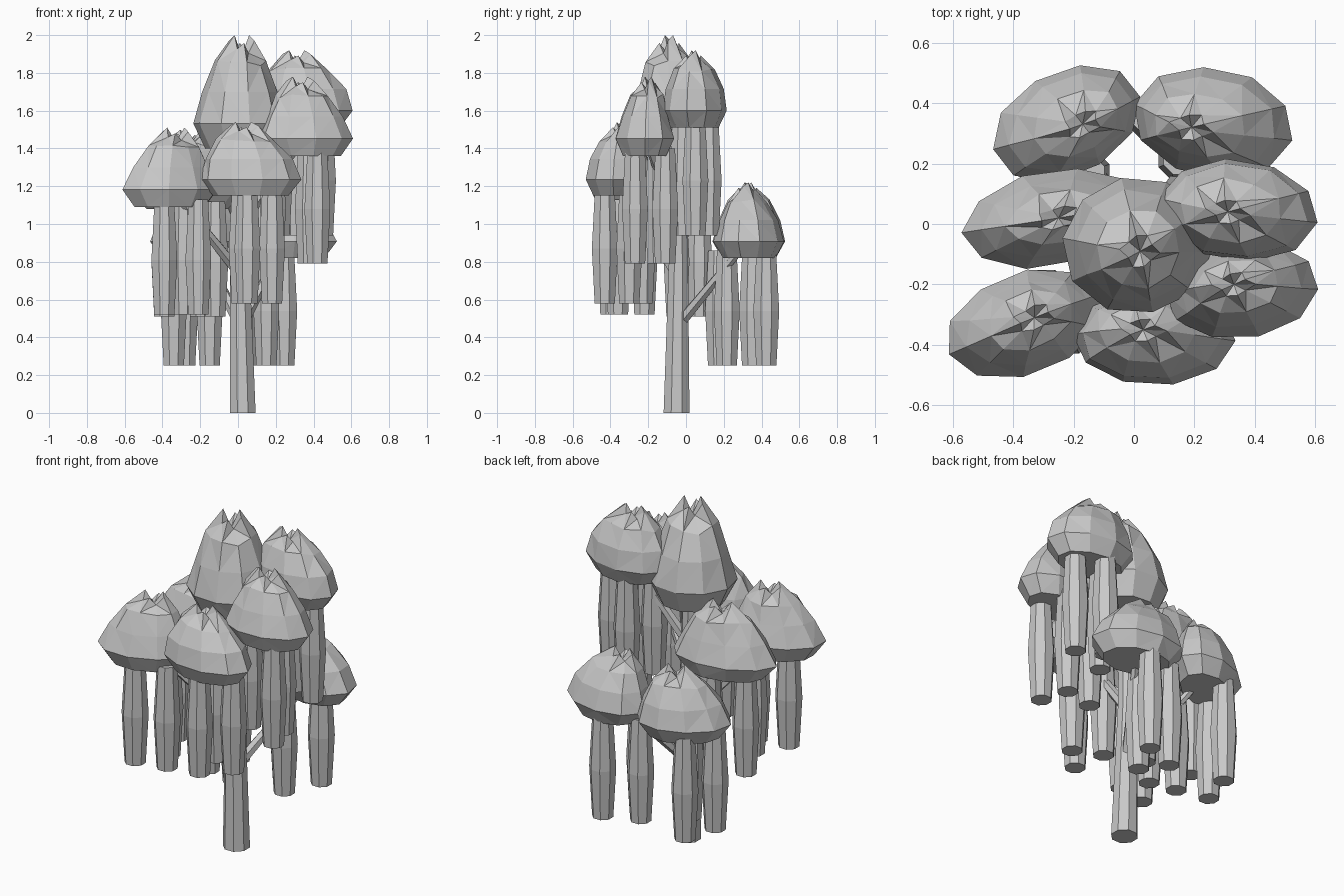
import bpy, bmesh, math, random
from mathutils import Vector

if "Cube" in bpy.data.objects:
    bpy.data.objects.remove(bpy.data.objects["Cube"])

random.seed(4)
grey = bpy.data.materials.new("plain_grey")
grey.diffuse_color = (0.58, 0.58, 0.58, 1)
grey.use_nodes = True
grey.node_tree.nodes["Principled BSDF"].inputs["Base Color"].default_value = grey.diffuse_color


def skin(name, rings, pole=None):
    """Close a stack of equal-length rings into a flat-shaded solid."""
    bm = bmesh.new()
    vs = [[bm.verts.new(p) for p in ring] for ring in rings]
    n = len(vs[0])
    for a, b in zip(vs, vs[1:]):
        for i in range(n):
            j = (i + 1) % n
            bm.faces.new((a[i], a[j], b[j], b[i]))
    bm.faces.new(vs[0][::-1])
    if pole:
        c = bm.verts.new(pole)
        for i in range(n):
            bm.faces.new((vs[-1][i], vs[-1][(i + 1) % n], c))
    else:
        bm.faces.new(vs[-1])
    bmesh.ops.triangulate(bm, faces=[f for f in bm.faces if len(f.verts) == 4])
    bmesh.ops.recalc_face_normals(bm, faces=bm.faces)
    me = bpy.data.meshes.new(name)
    bm.to_mesh(me)
    bm.free()
    me.materials.append(grey)
    ob = bpy.data.objects.new(name, me)
    bpy.context.collection.objects.link(ob)


def tube(name, path, sides):
    """Tapered tube through (point, radius) pairs."""
    pts = [Vector(p) for p, r in path]
    q = (pts[-1] - pts[0]).to_track_quat('Z', 'Y')
    rings = []
    for p, (_, r) in zip(pts, path):
        rings.append([p + q @ Vector((r * math.cos(t), r * math.sin(t), 0))
                      for t in (2 * math.pi * (i + .5) / sides for i in range(sides))])
    skin(name, rings)


def canopy(name, cx, cy, rx, ry, z, h, ax, ay, tilt, fat):
    """Faceted leaf cap: widest low down, tapering to a dented crown at (ax, ay)."""
    n = 10
    phase = random.uniform(0, .6)
    #        height  radius  lean to crown  jitter
    prof = [(0.00, .74, 0.0, .02), (0.22, 1.0, 0.0, .02), (0.50, .79 * fat, .2, .03),
            (0.75, .55 * fat, .6, .05), (0.95, .25, 1.0, .06)]
    rings = []
    for k, (f, r, lean, jit) in enumerate(prof):
        ring = []
        for i in range(n):
            t = phase + 2 * math.pi * i / n
            rr = r * (1 + random.uniform(-jit, jit))
            zz = f
            if k == 4:      # two or three tall tips, creases elsewhere
                zz = (1.0, .88, .93, .84, .95)[i % 5]
                rr *= (.7, 1, .9, .8, 1.1)[i % 5]
            if k == 3:
                zz += random.uniform(-.03, .03)
            ring.append((cx + (ax - cx) * lean + rx * rr * math.cos(t),
                         cy + (ay - cy) * lean + ry * rr * math.sin(t)
                         + tilt * rx * rr * math.cos(t), z + h * zz))
        rings.append(ring)
    skin(name, rings, (ax, ay, z + h * .82))


# name: centre, radii, bottom z, height, crown xy, plan skew, fullness, strand positions
CAPS = {
    "back_left":    (-.22, .335, .245, .185, .82, .40, -.17, .33, .25, 1.06,
                     [(-.28, .41), (-.34, .215), (-.15, .17)]),
    "back_right":   (.265, .335, .265, .185, .82, .40, .19, .32, -.1, 1.06,
                     [(.245, .425), (.15, .216), (.05, .35)]),
    "middle_left":  (-.27, .02, .295, .16, 1.08, .42, -.25, .02, .15, 1,
                     [(-.39, 0), (-.20, .07), (-.12, -.05)]),
    "middle_right": (.345, .045, .265, .17, 1.51, .41, .31, .04, -.05, 1.14,
                     [(.45, .05), (.30, .12), (.22, -.02)]),
    "front_left":   (-.36, -.33, .26, .175, 1.09, .42, -.33, -.31, .2, 1,
                     [(-.39, -.40), (-.21, -.36), (-.29, -.22)]),
    "front":        (.065, -.375, .27, .16, 1.15, .39, .03, -.35, 0, 1.1,
                     [(.05, -.43), (.18, -.30), (.02, -.23)]),
    "front_right":  (.36, -.22, .255, .16, 1.36, .42, .33, -.20, .08, 1,
                     [(.42, -.27), (.37, -.11), (.185, -.15)]),
    "top":          (.01, -.07, .245, .23, 1.40, .60, .02, -.09, 0, 1.04, []),
}

# trunk
tube("trunk", [((.025, -.05, 0), .074), ((.01, -.04, .8), .055), ((.01, -.05, 1.5), .04)], 8)

for name, (cx, cy, rx, ry, z, h, ax, ay, tilt, fat, strands) in CAPS.items():
    canopy(name + "_canopy", cx, cy, rx, ry, z, h, ax, ay, tilt, fat)
    # hanging strands, slightly barrel shaped
    for k, (x, y) in enumerate(strands):
        tube(f"{name}_strand_{k + 1}",
             [((x, y, z - .57), .058), ((x, y, z - .28), .074), ((x, y, z + .04), .056)], 8)
    # branch from trunk to cap
    if strands:
        tube(name + "_branch", [((.015, -.045, z - .36), .032),
                                ((cx * .9, cy * .9, z + .06), .02)], 6)
